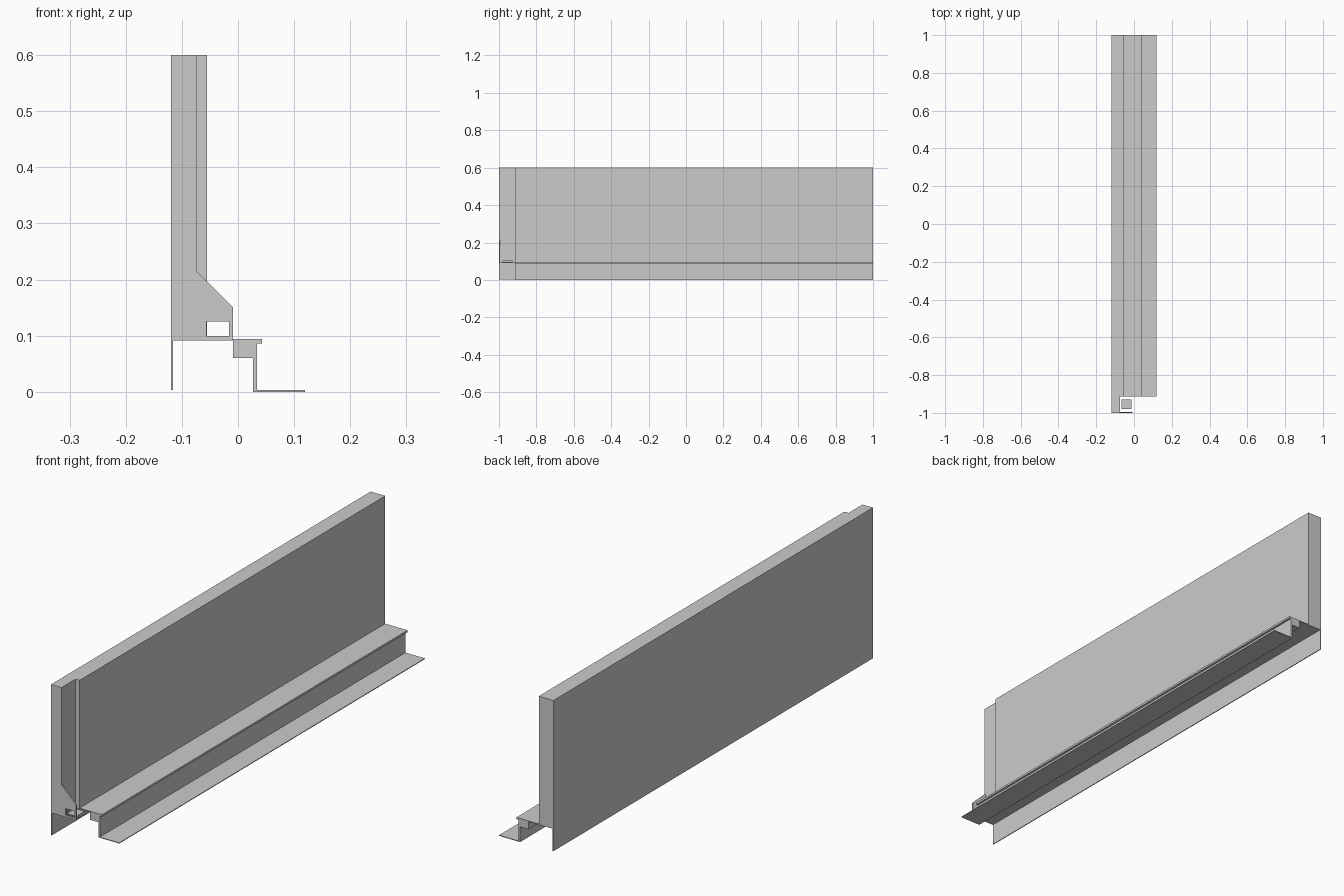
import bpy, bmesh

if "Cube" in bpy.data.objects:
    bpy.data.objects.remove(bpy.data.objects["Cube"])


def extrude(name, outline, y0, y1):
    """Extrude an (x, z) outline along y."""
    bm = bmesh.new()
    face = bm.faces.new([bm.verts.new((x, y0, z)) for x, z in outline])
    ext = bmesh.ops.extrude_face_region(bm, geom=[face])["geom"]
    verts = [g for g in ext if isinstance(g, bmesh.types.BMVert)]
    bmesh.ops.translate(bm, vec=(0, y1 - y0, 0), verts=verts)
    bmesh.ops.recalc_face_normals(bm, faces=bm.faces)
    mesh = bpy.data.meshes.new(name)
    bm.to_mesh(mesh)
    bm.free()
    obj = bpy.data.objects.new(name, mesh)
    bpy.context.collection.objects.link(obj)
    return obj


def rect(x0, x1, z0, z1):
    return [(x0, z0), (x1, z0), (x1, z1), (x0, z1)]


END, STEP = -1.0, -0.913

# wall: back slab, front layer set back at one end, skirt below (one plan outline each)
extrude("wall_with_skirt", [(-0.119, 0.003), (-0.1155, 0.003), (-0.1155, 0.091),
                            (-0.073, 0.091), (-0.073, 0.6), (-0.119, 0.6)], END, 1)
extrude("wall_front_layer", rect(-0.073, -0.055, 0.091, 0.6), STEP, 1)

# rail: top plate with drip lip, boxed support, web and bottom flange
extrude("rail", [
    (-0.055, 0.091), (-0.009, 0.091), (-0.009, 0.06), (0.027, 0.06), (0.027, 0.0),
    (0.119, 0.0), (0.119, 0.003), (0.034, 0.003), (0.034, 0.086), (0.043, 0.086),
    (0.043, 0.094), (-0.055, 0.094)], STEP, 1)

# thin end bracket with sloped corner, wrapped around a window opening
extrude("end_bracket", [
    (-0.073, 0.091), (-0.056, 0.091), (-0.056, 0.125), (-0.016, 0.125), (-0.016, 0.091),
    (-0.009, 0.091), (-0.009, 0.151), (-0.073, 0.214)], END, -0.994)
extrude("window_sill", rect(-0.056, -0.016, 0.091, 0.099), END, -0.994)

# small tray behind the bracket opening
extrude("tray_floor", rect(-0.066, -0.012, 0.092, 0.096), -0.98, -0.928)
for side, x in (("left", -0.066), ("right", -0.015)):
    extrude("tray_edge_" + side, rect(x, x + 0.003, 0.096, 0.103), -0.98, -0.928)
